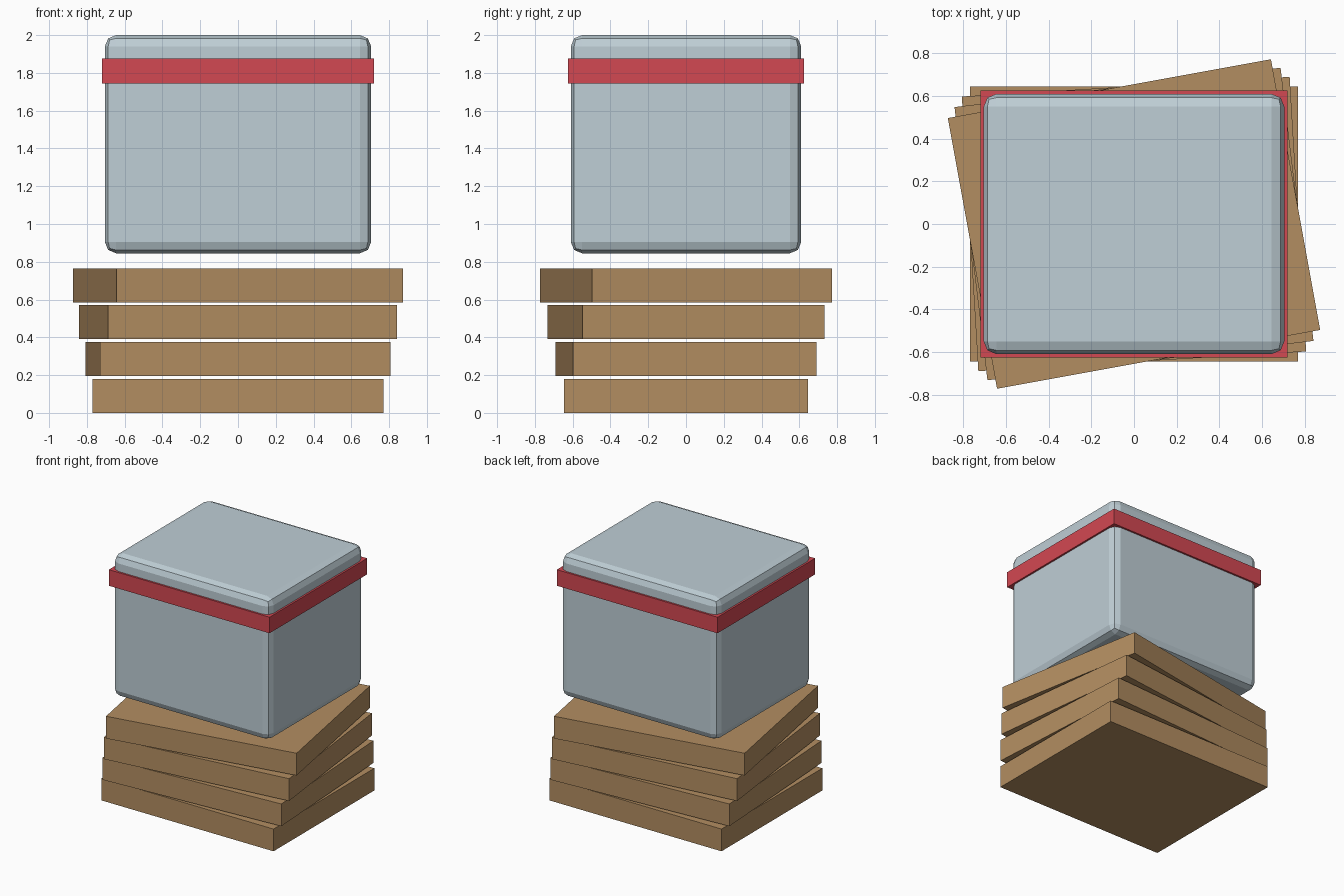
import bpy

default = bpy.data.objects.get("Cube")
if default:
    bpy.data.objects.remove(default, do_unlink=True)


def material(name, rgb):
    m = bpy.data.materials.new(name)
    m.use_nodes = True
    m.diffuse_color = (*rgb, 1)
    m.node_tree.nodes["Principled BSDF"].inputs["Base Color"].default_value = (*rgb, 1)
    return m


def box(name, size, z_min, mat, turn=0.0, bevel=0.0):
    """Flat-shaded box centred on the z axis, resting at z_min."""
    bpy.ops.mesh.primitive_cube_add(size=1, location=(0, 0, z_min + size[2] / 2))
    ob = bpy.context.object
    ob.name = name
    ob.scale = size
    bpy.ops.object.transform_apply(location=False, rotation=False, scale=True)
    ob.rotation_euler.z = turn
    ob.data.materials.append(mat)
    if bevel:
        mod = ob.modifiers.new("rounded_edges", "BEVEL")
        mod.width = bevel
        mod.segments = 2
    return ob


wood = material("tan wood", (0.45, 0.27, 0.12))
grey = material("pale blue grey", (0.52, 0.62, 0.67))
red = material("red", (0.65, 0.065, 0.085))

# Stack of slabs, each turned a little further than the one below
for i in range(4):
    box(f"slab_{i + 1}", (1.54, 1.29, 0.18), 0.195 * i, wood, turn=0.06 * i)

# Rounded container floating above the stack, with a band under its lid
box("container", (1.41, 1.22, 1.155), 0.845, grey, bevel=0.06)
box("band", (1.44, 1.25, 0.13), 1.745, red)
